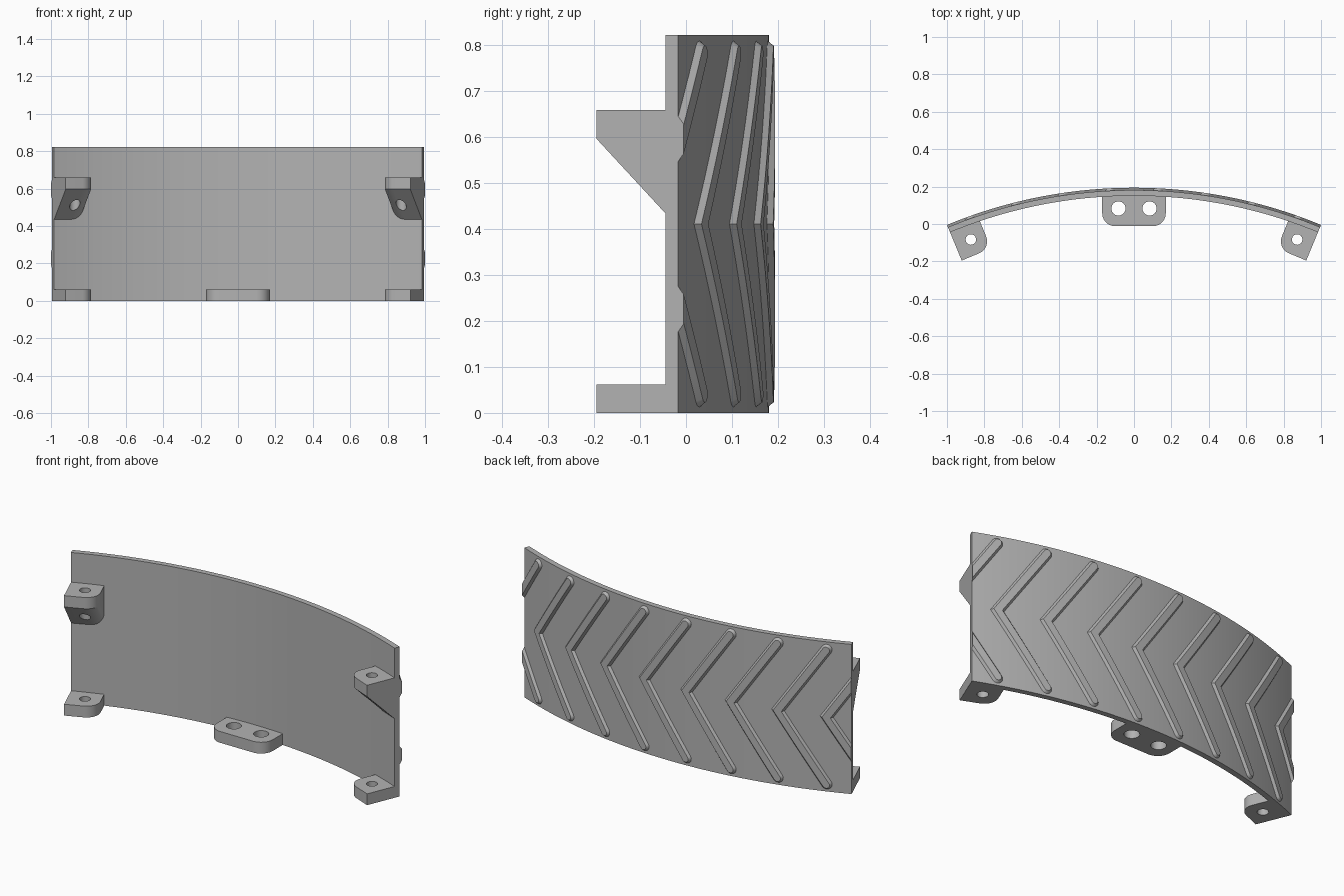
import bpy, bmesh, math
from math import sin, cos, pi, radians
from mathutils import Vector

if "Cube" in bpy.data.objects:
    bpy.data.objects.remove(bpy.data.objects["Cube"])

R_OUT, R_IN = 2.60, 2.57       # shell radii
RIB_H = 0.013                  # rib height above the shell
CY = 0.194 - R_OUT - RIB_H     # y of the arc centre
HALF = radians(22.5)           # half the arc angle
H = 0.822                      # shell height
TAB_T = 0.062                  # tab thickness
TAB_L, FILLET = 0.163, 0.07    # tab reach and corner radius

grey = bpy.data.materials.new("grey_plastic")
grey.use_nodes = True
colour = (0.45, 0.45, 0.45, 1)
grey.diffuse_color = colour
grey.node_tree.nodes["Principled BSDF"].inputs["Base Color"].default_value = colour


def finish(bm, name):
    """Turn a bmesh into a shaded object."""
    bmesh.ops.remove_doubles(bm, verts=bm.verts, dist=1e-5)
    bmesh.ops.recalc_face_normals(bm, faces=bm.faces)
    mesh = bpy.data.meshes.new(name)
    bm.to_mesh(mesh)
    bm.free()
    mesh.materials.append(grey)
    ob = bpy.data.objects.new(name, mesh)
    bpy.context.collection.objects.link(ob)
    return ob


def smooth(ob):
    bpy.ops.object.select_all(action="DESELECT")
    ob.select_set(True)
    bpy.context.view_layer.objects.active = ob
    bpy.ops.object.shade_smooth_by_angle(angle=radians(25))


def on_arc(theta, radius, z):
    return Vector((radius * sin(theta), CY + radius * cos(theta), z))


def loft(bm, rows, cap=True):
    """Join closed rings of equal length."""
    rings = [[bm.verts.new(p) for p in row] for row in rows]
    n = len(rings[0])
    for a, b in zip(rings, rings[1:]):
        for i in range(n):
            j = (i + 1) % n
            bm.faces.new((a[i], a[j], b[j], b[i]))
    if cap:
        bm.faces.new(rings[0])
        bm.faces.new(rings[-1])


# Curved shell
bm = bmesh.new()
steps = 64
rows = []
for i in range(steps + 1):
    t = HALF * (2 * i / steps - 1)
    rows.append([on_arc(t, r, z) for r, z in
                 ((R_IN, 0), (R_OUT, 0), (R_OUT, H), (R_IN, H))])
loft(bm, rows)
smooth(finish(bm, "curved_shell"))

# Chevron ribs, laid out flat (arc length, z, height) and then wrapped
PITCH = HALF / 4
REACH = 0.37                   # vertical run of one arm
BASE_W, TOP_W = 0.028, 0.018   # half widths at foot and crest
run = R_OUT * PITCH
length = math.hypot(run, REACH)


def rib_row(centre, side, along=None, phi=0):
    row = []
    for sign, width, h in ((-1, BASE_W, -0.012), (-1, BASE_W, 0), (-1, TOP_W, RIB_H),
                           (1, TOP_W, RIB_H), (1, BASE_W, 0), (1, BASE_W, -0.012)):
        p = centre + side * (sign * width * cos(phi))
        if along:
            p = p + along * (width * sin(phi))
        row.append((p.x, p.y, h))
    return row


def chevron(end_angle, name):
    bm = bmesh.new()
    tip = Vector((R_OUT * (end_angle + PITCH), H / 2))
    rows = []
    for sign in (1, -1):
        end = tip + Vector((-run, sign * REACH))
        along = (end - tip).normalized()
        side = Vector((along.y, -along.x)) * sign
        arm = [rib_row(end, side, along, pi / 2 * k / 6) for k in range(6, 0, -1)]
        arm += [rib_row(end.lerp(tip, k / 8), side) for k in range(8)]
        if sign > 0:
            rows = arm + [rib_row(tip, Vector((length / REACH, 0)))]
        else:
            rows += arm[::-1]
    loft(bm, rows, cap=False)
    bmesh.ops.remove_doubles(bm, verts=bm.verts, dist=1e-5)
    # trim flush with the shell ends
    for sign in (1, -1):
        geom = bm.verts[:] + bm.edges[:] + bm.faces[:]
        bmesh.ops.bisect_plane(bm, geom=geom, plane_co=(sign * R_OUT * HALF, 0, 0),
                               plane_no=(sign, 0, 0), clear_outer=True)
    bmesh.ops.holes_fill(bm, edges=[e for e in bm.edges if e.is_boundary])
    for v in bm.verts:
        v.co = on_arc(v.co.x / R_OUT, R_OUT + v.co.z, v.co.y)
    smooth(finish(bm, name))


for i in range(9):
    chevron(HALF - PITCH / 2 - i * PITCH, f"chevron_rib_{i + 1}")


def fillet(w, reach, sign=1):
    """Rounded tab corner, from the tip edge to the side edge."""
    return [(sign * (w - FILLET + FILLET * sin(a)), reach - FILLET + FILLET * cos(a))
            for a in (pi / 2 * k / 10 for k in range(11))]


def drill(ob, points, radius):
    """Cut vertical holes through a tab."""
    for x, y in points:
        bm = bmesh.new()
        bmesh.ops.create_cone(bm, cap_ends=True, segments=32, radius1=radius,
                              radius2=radius, depth=3)
        bmesh.ops.translate(bm, verts=bm.verts, vec=(x, y, 0))
        cutter = finish(bm, "hole_cutter")
        cutter.hide_render = True
        mod = ob.modifiers.new("hole", "BOOLEAN")
        mod.object, mod.solver = cutter, "EXACT"
        bpy.context.view_layer.objects.active = ob
        bpy.ops.object.modifier_apply(modifier=mod.name)
        bpy.data.objects.remove(cutter)
    smooth(ob)


# End tabs: square to the shell, the upper pair with a sloped underside
TAB_W = 0.17
corner = on_arc(HALF, R_IN, 0)
tangent = Vector((-cos(HALF), sin(HALF), 0))
inward = Vector((-sin(HALF), -cos(HALF), 0))
outline = [(0, 0), (0, TAB_L)] + fillet(TAB_W, TAB_L) + [(TAB_W, 0)]


def place(side, w, d, z):
    p = corner + tangent * w + inward * d
    return Vector((p.x * side, p.y, z))


for side, label in ((1, "left"), (-1, "right")):
    for level, z in (("lower", 0), ("upper", 0.597)):
        rows = [[place(side, w, d, z + TAB_T) for w, d in outline],
                [place(side, w, d, z) for w, d in outline]]
        if level == "upper":
            rows.append([place(side, w, 0, z - d) for w, d in outline])
        bm = bmesh.new()
        loft(bm, rows)
        bmesh.ops.dissolve_degenerate(bm, dist=1e-5, edges=bm.edges)
        tab = finish(bm, f"{level}_{label}_tab")
        hole = place(side, 0.088, 0.078, 0)
        drill(tab, [(hole.x, hole.y)], 0.028)

# Centre tab with two holes
wall_y = CY + R_IN
half_outline = fillet(0.17, TAB_L) + [(0.17, -0.005)]
full = half_outline + [(-w, d) for w, d in reversed(half_outline)]
bm = bmesh.new()
loft(bm, [[Vector((w, wall_y - d, z)) for w, d in full] for z in (0, TAB_T)])
drill(finish(bm, "centre_tab"), [(0.083, 0.083), (-0.083, 0.083)], 0.038)
